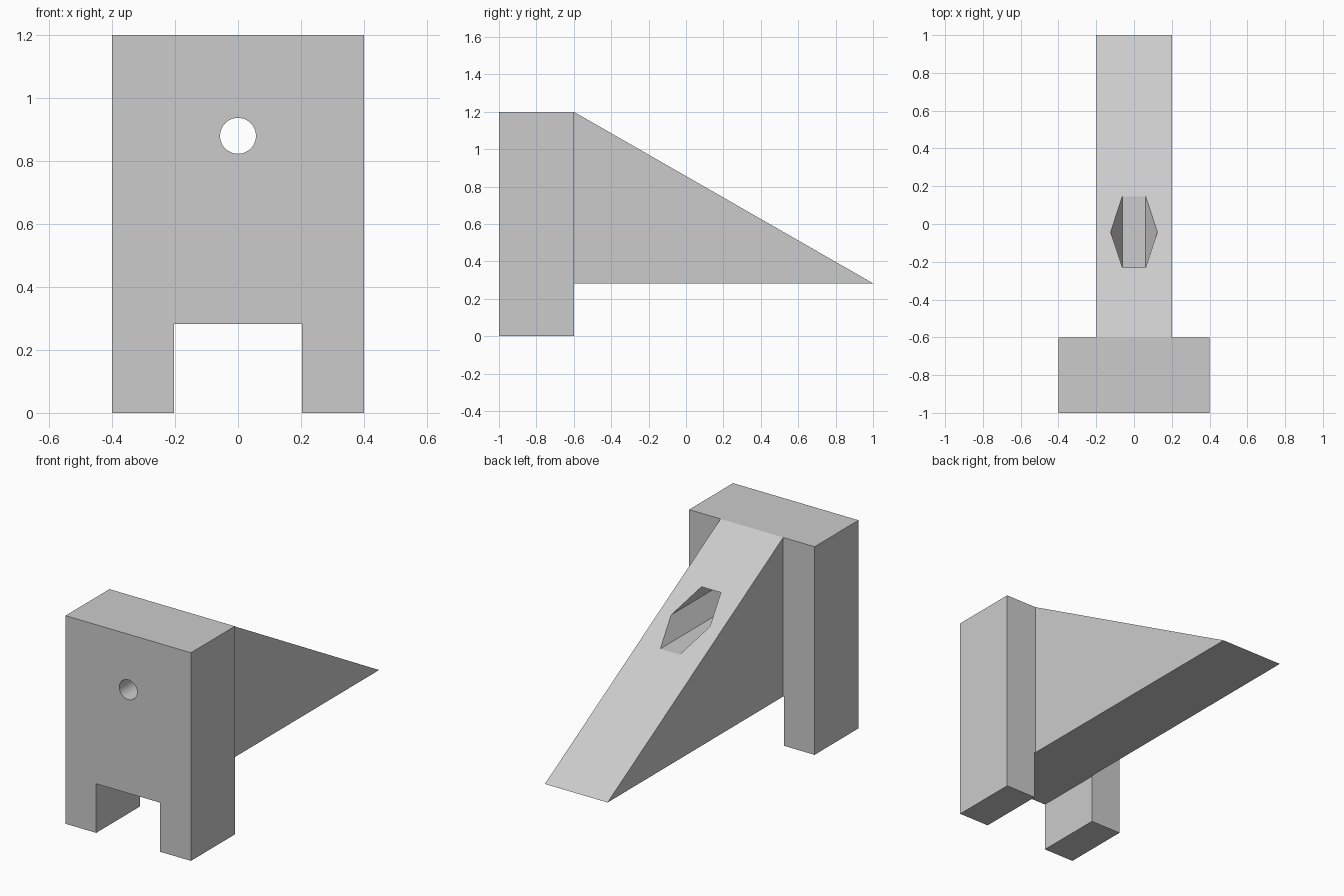
import bpy, bmesh, math
from mathutils import Vector

cube = bpy.data.objects.get("Cube")
if cube:
    bpy.data.objects.remove(cube, do_unlink=True)

grey = bpy.data.materials.new("plain grey")
grey.use_nodes = True
grey.diffuse_color = (0.6, 0.6, 0.6, 1)
grey.node_tree.nodes["Principled BSDF"].inputs["Base Color"].default_value = (0.6, 0.6, 0.6, 1)


def prism(name, outline, sweep):
    """Extrude a flat outline of 3D points along a vector."""
    bm = bmesh.new()
    face = bm.faces.new([bm.verts.new(p) for p in outline])
    new = bmesh.ops.extrude_face_region(bm, geom=[face])["geom"]
    verts = [v for v in new if isinstance(v, bmesh.types.BMVert)]
    bmesh.ops.translate(bm, verts=verts, vec=Vector(sweep))
    bmesh.ops.recalc_face_normals(bm, faces=bm.faces)
    mesh = bpy.data.meshes.new(name)
    bm.to_mesh(mesh)
    bm.free()
    mesh.materials.append(grey)
    obj = bpy.data.objects.new(name, mesh)
    bpy.context.collection.objects.link(obj)
    return obj


def ring(sides, radius, y):
    """Regular polygon facing front, at the bolt axis."""
    steps = [2 * math.pi * i / sides for i in range(sides)]
    return [(radius * math.cos(a), y, AXIS + radius * math.sin(a)) for a in steps]


def combine(target, tool, operation):
    mod = target.modifiers.new(tool.name, 'BOOLEAN')
    mod.operation, mod.solver, mod.object = operation, 'EXACT', tool
    bpy.context.view_layer.objects.active = target
    bpy.ops.object.modifier_apply(modifier=mod.name)
    bpy.data.objects.remove(tool, do_unlink=True)


AXIS, TOP, NOTCH, JOINT = 0.88, 1.2, 0.283, -0.6

# Front block with two legs
half = [(0.204, NOTCH), (0.204, 0), (0.4, 0), (0.4, TOP)]
outline = half + [(-x, z) for x, z in reversed(half)]
bracket = prism("bracket", [(x, -1, z) for x, z in outline], (0, 0.4, 0))

# Sloping rear wedge, lapped into the block for a clean union
wedge = prism("wedge", [(-0.2, -0.7, NOTCH), (-0.2, 1, NOTCH), (-0.2, JOINT, TOP),
                        (-0.2, -0.7, TOP)], (0.4, 0, 0))
combine(bracket, wedge, 'UNION')

# Hexagonal nut pocket from the slope, then the bolt hole through the front
combine(bracket, prism("nut_pocket", ring(6, 0.124, JOINT), (0, 1.4, 0)), 'DIFFERENCE')
combine(bracket, prism("bolt_hole", ring(48, 0.057, -1.2), (0, 1, 0)), 'DIFFERENCE')

# Keep corners crisp and the bolt hole smooth
bpy.ops.object.select_all(action='DESELECT')
bracket.select_set(True)
bpy.context.view_layer.objects.active = bracket
bpy.ops.object.shade_smooth_by_angle(angle=math.radians(25))
